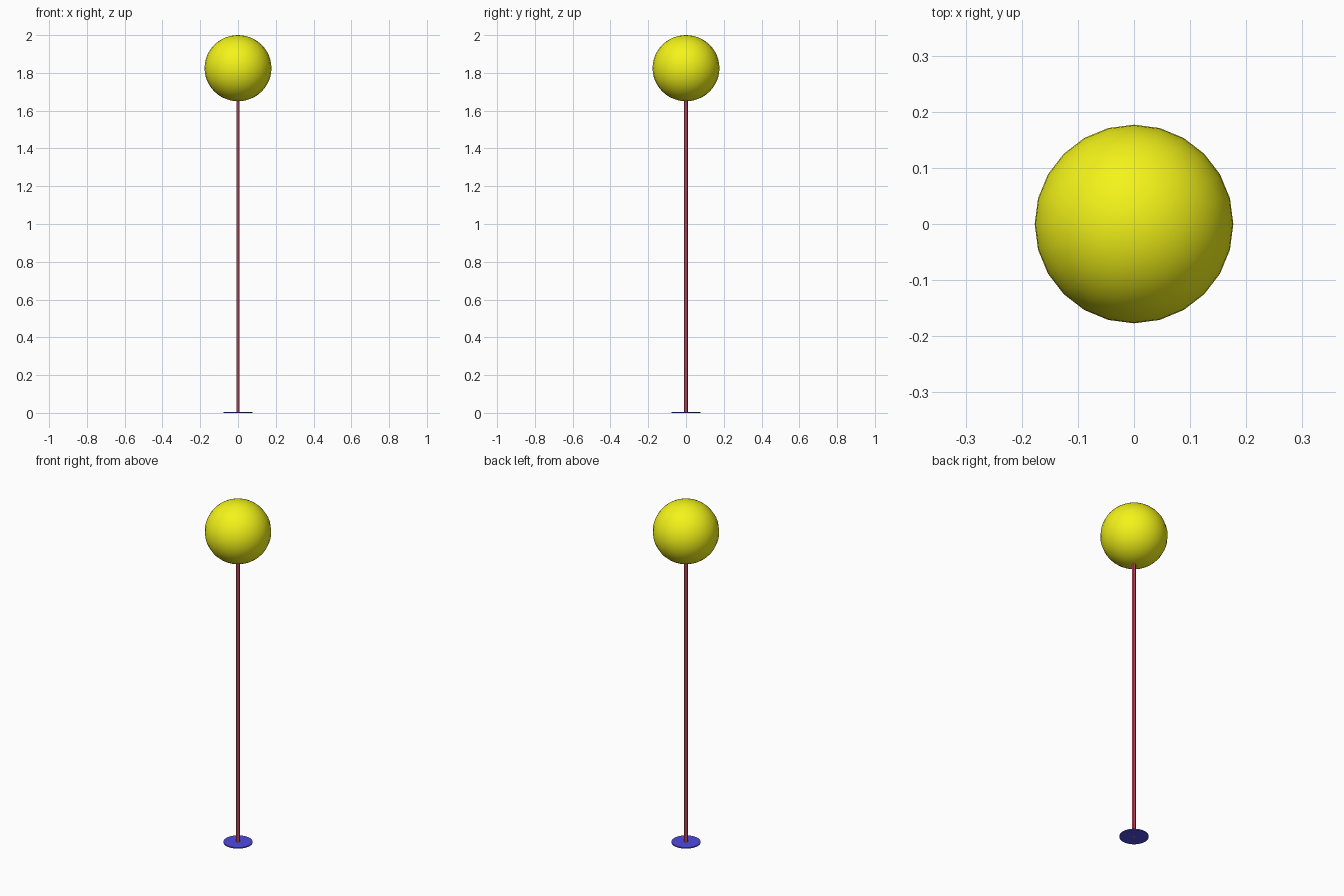
import bpy

if "Cube" in bpy.data.objects:
    bpy.data.objects.remove(bpy.data.objects["Cube"])


def finish(name, color, smooth_angle=None):
    ob = bpy.context.object
    ob.name = name
    mat = bpy.data.materials.new(name + "_color")
    mat.diffuse_color = (*color, 1)
    mat.use_nodes = True
    mat.node_tree.nodes["Principled BSDF"].inputs["Base Color"].default_value = mat.diffuse_color
    ob.data.materials.append(mat)
    bpy.ops.object.transform_apply(location=False, rotation=False, scale=True)
    if smooth_angle:
        bpy.ops.object.shade_smooth_by_angle(angle=smooth_angle)
    return ob


# Thin round foot
bpy.ops.mesh.primitive_cylinder_add(vertices=32, radius=0.077, depth=0.006,
                                    location=(0, 0, 0.003))
finish("base_disc", (0.08, 0.07, 0.75))

# Slim six-sided pole, reaching just inside the ball
bottom, top = 0.0, 1.66
bpy.ops.mesh.primitive_cylinder_add(vertices=6, radius=0.01, depth=top - bottom,
                                    location=(0, 0, (top + bottom) / 2))
finish("pole", (0.7, 0.09, 0.15))

# Ball on top
bpy.ops.mesh.primitive_uv_sphere_add(segments=24, ring_count=24, radius=0.177,
                                     location=(0, 0, 1.825))
bpy.context.object.scale.z = 0.175 / 0.177
finish("ball", (0.9, 0.9, 0.01), 0.7)
